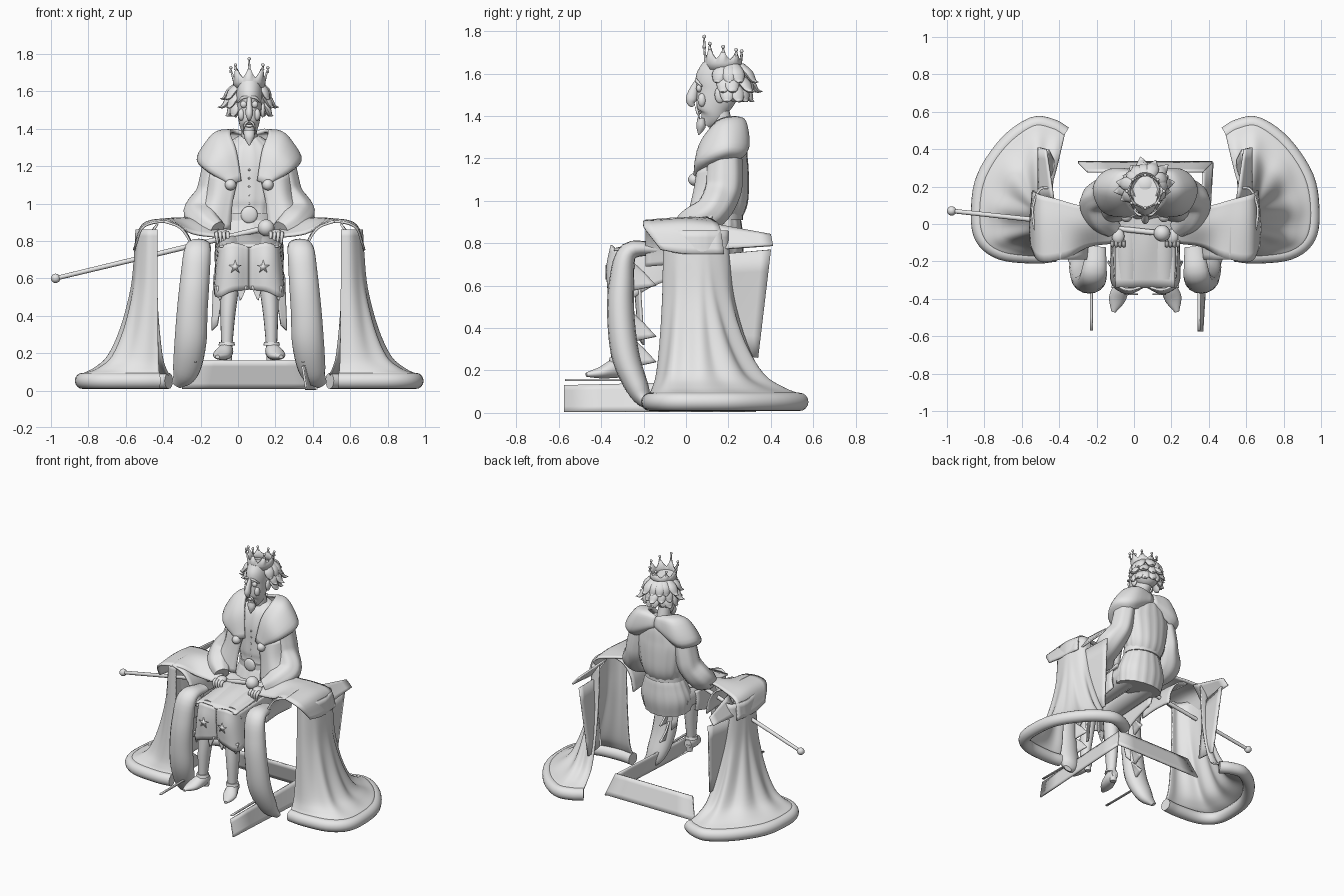
import bpy
import bmesh
import math
import random
from mathutils import Vector

random.seed(4)
if "Cube" in bpy.data.objects:
    bpy.data.objects.remove(bpy.data.objects["Cube"])

CENTRE_X = 0.06  # the figure sits slightly off the middle, balanced by the sceptre
SIDES = {"left": 1, "right": -1}

grey = bpy.data.materials.new("plain_grey")
grey.use_nodes = True
grey.diffuse_color = (0.8, 0.8, 0.8, 1)
grey.node_tree.nodes["Principled BSDF"].inputs["Base Color"].default_value = grey.diffuse_color


def finish(name, bm, side=1, thick=0, angle=50):
    """Mirror, shift, shade and link a mesh."""
    for vert in bm.verts:
        vert.co.x = vert.co.x * side + CENTRE_X
    bmesh.ops.recalc_face_normals(bm, faces=bm.faces[:])
    mesh = bpy.data.meshes.new(name)
    bm.to_mesh(mesh)
    bm.free()
    mesh.materials.append(grey)
    obj = bpy.data.objects.new(name, mesh)
    bpy.context.collection.objects.link(obj)
    if thick:
        solid = obj.modifiers.new("thickness", "SOLIDIFY")
        solid.thickness = thick
        solid.offset = 0
    bpy.ops.object.select_all(action="DESELECT")
    obj.select_set(True)
    bpy.context.view_layer.objects.active = obj
    bpy.ops.object.shade_smooth_by_angle(angle=math.radians(angle))


def spline(points, steps=5):
    """Smooth curve through all the points."""
    pts = [Vector(p) for p in points]
    if len(pts) < 3:
        return [pts[0].lerp(pts[-1], i / steps) for i in range(steps + 1)]
    pts = [pts[0] * 2 - pts[1]] + pts + [pts[-1] * 2 - pts[-2]]
    out = []
    for a, b, c, d in zip(pts, pts[1:], pts[2:], pts[3:]):
        for i in range(steps):
            t = i / steps
            out.append(b + (c - a) * (t / 2) + (a * 2 - b * 5 + c * 4 - d) * (t * t / 2)
                       + (b * 3 - a - c * 3 + d) * (t * t * t / 2))
    return out + [pts[-2]]


def skin(bm, rows, closed=False):
    grid = [[bm.verts.new(p) for p in row] for row in rows]
    for low, high in zip(grid, grid[1:]):
        count = len(low)
        for i in range(count if closed else count - 1):
            j = (i + 1) % count
            bm.faces.new((low[i], low[j], high[j], high[i]))
    return grid


def sheet(name, rows, side=1, thick=0.012, steps=5):
    """Cloth panel through a small grid of points."""
    rows = [spline(row, steps) for row in rows]
    bm = bmesh.new()
    skin(bm, [spline(column, steps) for column in zip(*rows)])
    finish(name, bm, side, thick)


def tube(name, path, side=1, sides=16, steps=5, across=(1, 0, 0), ripple=0, folds=9):
    """Tapering tube: each path point is x, y, z, half width, half depth."""
    pts = spline(path, steps)
    rows = []
    for i, p in enumerate(pts):
        ahead, behind = pts[min(i + 1, len(pts) - 1)], pts[max(i - 1, 0)]
        along = (Vector(ahead[:3]) - Vector(behind[:3])).normalized()
        a = Vector(across)
        a = (a - along * a.dot(along)).normalized()
        b = along.cross(a)
        ring = []
        for k in range(sides):
            t = math.tau * k / sides
            r = 1 + ripple * math.sin(folds * t)
            ring.append(Vector(p[:3]) + a * (p[3] * r * math.cos(t)) + b * (p[4] * r * math.sin(t)))
        rows.append(ring)
    bm = bmesh.new()
    grid = skin(bm, rows, closed=True)
    bm.faces.new(grid[0])
    bm.faces.new(grid[-1])
    finish(name, bm, side)


def ball(name, place, size, side=1):
    bm = bmesh.new()
    bmesh.ops.create_uvsphere(bm, u_segments=16, v_segments=10, radius=1)
    bmesh.ops.scale(bm, vec=size if isinstance(size, tuple) else (size,) * 3, verts=bm.verts)
    bmesh.ops.translate(bm, vec=place, verts=bm.verts)
    finish(name, bm, side)


# Body
tube("robe_torso", [(0, y, z, w, d) for z, y, w, d in (
    (.68, .12, .17, .13), (.78, .14, .18, .13), (.88, .155, .15, .11), (.93, .16, .135, .1),
    (1, .175, .16, .115), (1.1, .18, .18, .115), (1.2, .18, .19, .11), (1.3, .19, .14, .09),
    (1.36, .19, .06, .05))], sides=64, ripple=.02, folds=16)
tube("belt", [(0, .16, .91, .142, .108), (0, .16, .95, .142, .108)], sides=32)
ball("belt_buckle", (0, .05, .94), (.045, .015, .045))
for i in range(5):
    ball("front_button", (0, .066, 1 + i * .045), .006)
tube("neck", [(0, .19, 1.25, .05, .05), (0, .16, 1.42, .04, .045)])

# Head
tube("head", [(0, y, z, w, d) for z, y, w, d in (
    (1.36, .09, .016, .025), (1.4, .12, .045, .06), (1.45, .13, .058, .083),
    (1.52, .15, .067, .102), (1.58, .155, .07, .108), (1.64, .165, .068, .085))], sides=24)
tube("nose", [(0, .055, 1.565, .011, .012), (0, .04, 1.53, .015, .02),
              (0, .026, 1.485, .02, .026), (0, .025, 1.462, .015, .02), (0, .035, 1.445, .006, .008)])
tube("goatee", [(0, .075, 1.39, .03, .02), (0, .07, 1.35, .026, .022), (0, .06, 1.31, .003, .003)])
ball("mouth", (0, .06, 1.415), (.022, .012, .008))
for label, s in SIDES.items():
    ball(label + "_eye", (.029, .062, 1.53), (.019, .014, .019), s)
    tube(label + "_eyebrow", [(.008, .05, 1.57, .006, .006), (.035, .05, 1.565, .008, .007),
                              (.062, .075, 1.54, .004, .004)], s, across=(0, 0, 1))
    tube(label + "_moustache", [(.003, .048, 1.44, .005, .005), (.022, .052, 1.425, .006, .006),
                                (.034, .065, 1.385, .002, .002)], s)
    ball(label + "_ear", (.072, .16, 1.5), (.014, .025, .04), s)
    ball(label + "_cheek", (.042, .075, 1.475), (.018, .02, .032), s)

# Hair: broad clumps that flick outwards
ball("hair_cap", (0, .205, 1.55), (.092, .095, .09))
for level, (height, reach) in enumerate(((1.59, .045), (1.545, .055), (1.5, .035))):
    for i in range(9):
        t = math.radians(-24 + i * 28.5 + level * 7 + random.uniform(-8, 8))
        c, s = math.cos(t), math.sin(t)
        out = reach * random.uniform(.6, 1.2)
        x, y = .08 * c, .2 + .08 * s
        tube("hair_clump", [(x * .8, y - .015 * s, height + .045, .03, .016),
                            (x + out * .5 * c, y + out * .5 * s, height + .01, .036, .018),
                            (x + out * c, y + out * s, height - .025, .022, .011),
                            (x + out * 1.5 * c, y + out * 1.5 * s, height - .03, .001, .001)],
             sides=10, steps=4, across=(-s, c, 0))

# Crown: zigzag band, taller at the front
rows = [[], [], []]
for i in range(32):
    t = math.tau * i / 32 - math.pi / 2
    c, s = math.cos(t), math.sin(t)
    tip = (.06, .028, .012, .028)[i % 4] * (1.05 - .35 * s)
    rows[0].append((.08 * c, .175 + .085 * s, 1.62))
    rows[1].append((.083 * c, .175 + .086 * s, 1.65))
    rows[2].append(((.08 + tip * .3) * c, .175 + (.085 + tip * .05) * s, 1.655 + tip))
    if i % 4 == 0:
        x, y, z = rows[2][-1]
        top = z + (.035 if i == 0 else .008)
        tube("crown_spike", [(x, y, z - .02, .008, .008), (x, y, top, .003, .003)], sides=8)
        ball("crown_bead", (x, y, top), .009)
bm = bmesh.new()
skin(bm, rows, closed=True)
finish("crown", bm, thick=.008)

# Train outlines, from the back round the outside to the front
TRAIN_TOP = [(.5, .2), (.55, .2), (.58, .17), (.6, .12), (.608, .09), (.61, .05), (.6, -.02),
             (.58, -.06), (.54, -.1), (.49, -.1)]
TRAIN_HEM = [(.43, .48), (.5, .52), (.6, .53), (.74, .43), (.86, .25), (.89, .07), (.87, -.07),
             (.77, -.15), (.59, -.17), (.48, -.16)]


def train(label, side):
    top, hem = spline(TRAIN_TOP, 8), spline(TRAIN_HEM, 8)
    rows = []
    for z, spread in spline([(.86, -.03), (.72, 0), (.54, .06), (.33, .24), (.18, .48),
                             (.115, .76), (.085, 1)], 4):
        row = []
        for i, (a, b) in enumerate(zip(top, hem)):
            wave = .16 * math.sin(i * math.tau / 12) * max(0, spread) * (1 - spread)
            x, y = a.lerp(b, spread + wave)
            row.append((x, y, z))
        rows.append(row)
    bm = bmesh.new()
    skin(bm, rows)
    finish(label + "_cape_train", bm, side, thick=.012)
    tube(label + "_train_fur_hem", [(x, y, .052, .043, .042) for x, y in TRAIN_HEM], side,
         across=(0, 0, 1))


for label, s in SIDES.items():
    train(label, s)
    # Fur collar over the shoulders
    sheet(label + "_fur_collar", [
        [(0, .25, 1.37), (.08, .23, 1.39), (.1, .15, 1.37), (.07, .09, 1.28), (.045, .06, 1.12)],
        [(0, .265, 1.36), (.14, .27, 1.37), (.19, .17, 1.36), (.15, .07, 1.26), (.08, .045, 1.11)],
        [(0, .275, 1.32), (.19, .285, 1.25), (.27, .19, 1.25), (.22, .07, 1.19), (.1, .045, 1.11)],
        [(0, .25, 1.3), (.17, .25, 1.2), (.24, .18, 1.2), (.17, .1, 1.15), (.07, .07, 1.1)]],
        s, thick=.02)
    ball(label + "_coat_button", (.1, .04, 1.1), .03, s)
    sheet(label + "_coat_front", [
        [(.06, .06, 1.13), (.17, .065, 1.15), (.24, .16, 1.17)],
        [(.09, .05, 1), (.19, .04, 1.02), (.265, .15, 1.03)],
        [(.1, .03, .86), (.24, 0, .88), (.35, .12, .92)]], s)
    # Sleeve and hand
    tube(label + "_sleeve", [(.17, .18, 1.25, .07, .08), (.195, .18, 1.12, .072, .085),
                             (.215, .17, 1.04, .075, .085), (.255, .12, .95, .095, .08),
                             (.23, .03, .9, .08, .07), (.17, -.03, .86, .05, .045)],
         s, sides=32, ripple=.03, folds=7)
    ball(label + "_palm", (.145, -.065, .84), (.034, .04, .022), s)
    for i in range(4):
        x = .115 + i * .02
        tube(label + "_finger", [(x, -.09, .845, .01, .01), (x, -.115, .83, .01, .01),
                                 (x - .005, -.115, .785, .006, .006)], s, sides=8)
    # Cape over the armrest, gathered between sleeve and arm
    sheet(label + "_cape_over_arm", [
        [(.15, -.1, .82), (.17, 0, .87), (.22, .12, .95)],
        [(.3, -.12, .84), (.32, -.01, .91), (.34, .1, .92)],
        [(.42, -.18, .9), (.45, 0, .915), (.46, .13, .905)],
        [(.56, -.2, .88), (.57, 0, .885), (.57, .16, .87)],
        [(.61, -.12, .77), (.615, 0, .75), (.6, .18, .75)]], s)
    sheet(label + "_cape_inner_fold", [
        [(x, -.19, z), (x, -.05, z + .01), (x, .1, z)]
        for x, z in ((.46, .905), (.37, .87), (.315, .79), (.295, .69))], s)
    sheet(label + "_cape_rear_strip", [[(.49, .13, .89), (.53, .4, .84)],
                                       [(.57, .13, .77), (.57, .41, .79)]], s)
    sheet(label + "_cape_rear_panel", [[(.55, .18, .75), (.52, .4, .77)],
                                       [(.5, .18, .28), (.49, .34, .26)]], s)
    # Fur edge falling in front, with torn flaps
    tube(label + "_front_drape", [
        (.26, -.12, .77, .05, .025), (.275, -.27, .76, .07, .045), (.29, -.305, .6, .078, .06),
        (.305, -.305, .42, .082, .065), (.315, -.28, .25, .085, .065), (.34, -.22, .1, .07, .05),
        (.39, -.18, .03, .03, .015)], s)
    for z in (.66, .42, .3):
        sheet(label + "_torn_flap", [[(.26, -.28, z + .08), (.24, -.2, z)],
                                     [(.28, -.28, z - .09), (.25, -.14, z - .06)]], s)
    # Legs and shoes
    tube(label + "_thigh", [(.09, .15, .76, .09, .085), (.09, -.1, .74, .085, .08),
                            (.095, -.29, .72, .075, .07)], s)
    tube(label + "_shin", [(.095, -.29, .74, .06, .06), (.105, -.3, .55, .05, .055),
                           (.115, -.31, .4, .04, .05), (.12, -.32, .22, .028, .032)], s)
    tube(label + "_shoe", [(.115, -.27, .215, .025, .03), (.125, -.33, .21, .04, .045),
                           (.15, -.4, .19, .045, .028), (.17, -.47, .18, .012, .01)], s)
    tube(label + "_shoe_heel", [(.115, -.29, .16, .022, .02), (.115, -.29, .21, .025, .025)], s)
    tube(label + "_shoe_cuff", [(.12, -.32, .24, .045, .045), (.12, -.32, .26, .04, .04)], s)
    # Robe hanging from the knee, with a ragged hem and a star
    sheet(label + "_robe_skirt", [
        [(0, -.33, .77), (.09, -.35, .79), (.15, -.31, .77), (.165, -.15, .78), (.17, .05, .8)],
        [(0, -.33, .67), (.09, -.37, .68), (.16, -.32, .66), (.175, -.15, .7), (.18, .05, .72)],
        [(0, -.32, .54), (.09, -.36, .53), (.175, -.32, .5), (.18, -.15, .6), (.17, .05, .66)]], s)
    sheet(label + "_robe_tatter", [[(.13, -.24, .6), (.19, -.22, .62)],
                                   [(.17, -.22, .35), (.2, -.2, .32)]], s)
    for x in (.04, .1, .15):
        sheet(label + "_ragged_hem", [[(x - .03, -.335, .56), (x + .03, -.335, .56)],
                                      [(x, -.335, .49), (x + .01, -.335, .48)]], s)
    bm = bmesh.new()
    star = [(.038, .014)[i % 2] for i in range(10)]
    bm.faces.new([bm.verts.new((.075 + r * math.sin(i * math.pi / 5), -.375,
                                .66 + r * math.cos(i * math.pi / 5))) for i, r in enumerate(star)])
    finish(label + "_robe_star", bm, s, thick=.008)
    sheet(label + "_base_rail", [[(.28, -.57, .155), (.28, -.2, .155)],
                                 [(.295, -.57, .155), (.295, -.2, .155)]], s, thick=.008)

sheet("robe_lap", [[(x, .08, .84), (x, -.12, .82 - abs(x) * .2), (x, -.34, .77)]
                   for x in (-.16, -.09, 0, .09, .16)])

# Throne base: leaning boards at the back and on one side
sheet("base_back_board", [[(-.36, .33, .01), (.36, .33, .01)], [(-.31, .28, .16), (.31, .28, .16)]])
sheet("base_side_board", [[(.305, -.575, .005), (.36, .33, .005)], [(.285, -.575, .13), (.31, .28, .15)]])

# Sceptre
tip, knob = (-1.035, .07, .6), (.09, -.05, .87)
tube("sceptre_rod", [(*tip, .012, .012), (*knob, .015, .015)], across=(0, 1, 0))
ball("sceptre_tip", tip, .025)
ball("sceptre_knob", knob, .045)
